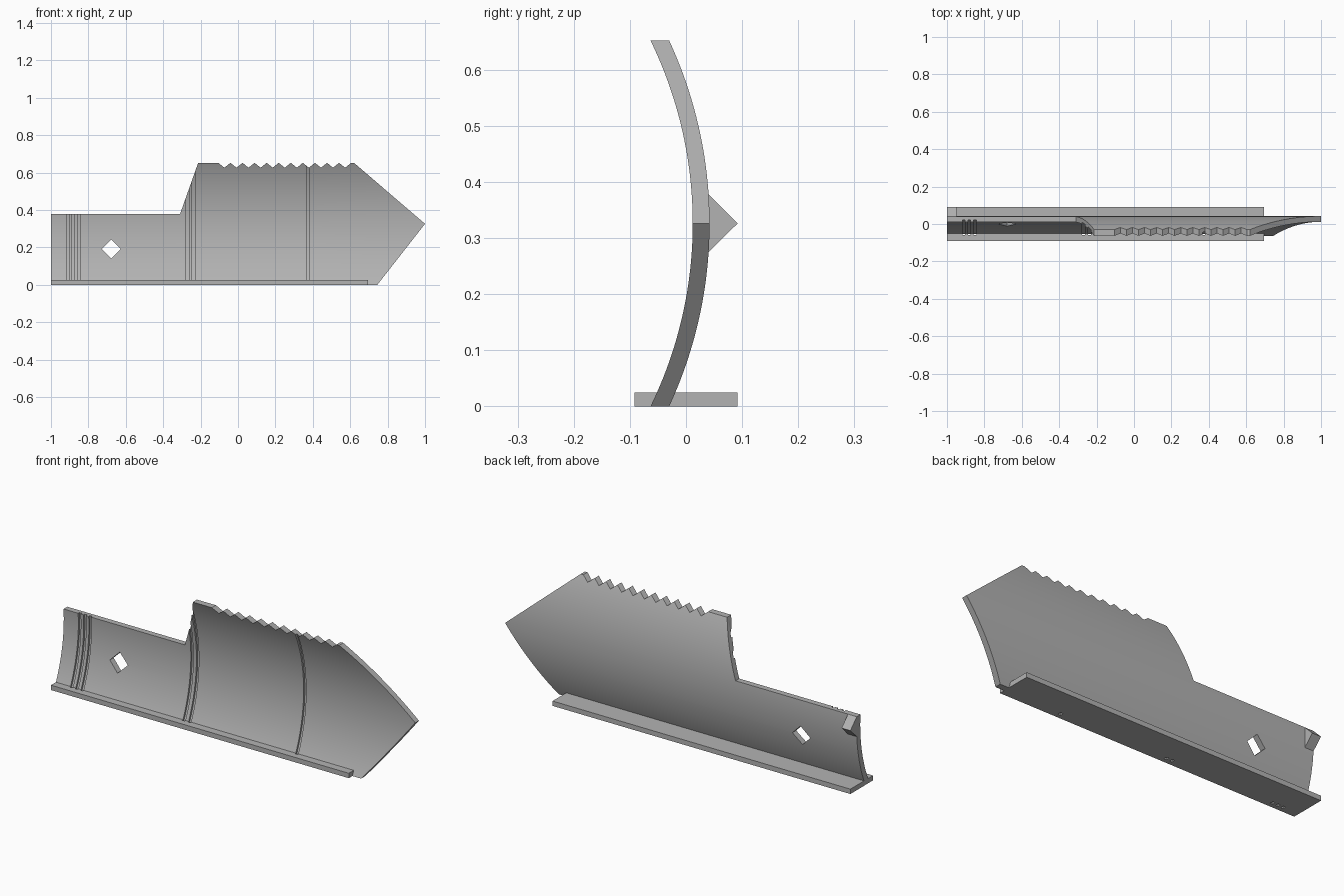
import bpy, bmesh, math

cube = bpy.data.objects.get("Cube")
if cube:
    bpy.data.objects.remove(cube, do_unlink=True)

MID, AXIS_Y = 0.326, -0.732          # height and depth of the curve's axis
R_OUT, R_IN = 0.774, 0.744           # shell radii
TOP = 0.652

grey = bpy.data.materials.new("plain grey")
grey.use_nodes = True
grey.diffuse_color = (0.45, 0.45, 0.45, 1)
grey.node_tree.nodes["Principled BSDF"].inputs["Base Color"].default_value = (0.45, 0.45, 0.45, 1)


def extrude(name, points, start, end, axis):
    """Extrude a closed 2D profile along x (points are y, z) or y (points are x, z)."""
    bm = bmesh.new()
    place = (lambda p: (start, *p)) if axis == "x" else (lambda p: (p[0], start, p[1]))
    face = bm.faces.new([bm.verts.new(place(p)) for p in points])
    moved = bmesh.ops.extrude_face_region(bm, geom=[face])["geom"]
    step = (end - start, 0, 0) if axis == "x" else (0, end - start, 0)
    bmesh.ops.translate(bm, vec=step, verts=[v for v in moved if isinstance(v, bmesh.types.BMVert)])
    bmesh.ops.recalc_face_normals(bm, faces=bm.faces)
    mesh = bpy.data.meshes.new(name)
    bm.to_mesh(mesh)
    bm.free()
    mesh.materials.append(grey)
    obj = bpy.data.objects.new(name, mesh)
    bpy.context.collection.objects.link(obj)
    return obj


def arc_profile(inner, outer, steps=64, half_angle=0.5):
    angles = [half_angle * (2 * i / steps - 1) for i in range(steps + 1)]
    ring = lambda r, seq: [(AXIS_Y + r * math.cos(a), MID + r * math.sin(a)) for a in seq]
    return ring(outer, angles) + ring(inner, reversed(angles))


def boolean(obj, cutter, operation="DIFFERENCE"):
    mod = obj.modifiers.new("cut", "BOOLEAN")
    mod.operation, mod.object, mod.solver = operation, cutter, "EXACT"
    bpy.context.view_layer.objects.active = obj
    bpy.ops.object.modifier_apply(modifier=mod.name)


def discard(obj):
    bpy.data.objects.remove(obj, do_unlink=True)


# Outline of the shell, with a serrated upper edge
outline = [(-1, 0), (0.745, 0), (1, MID), (0.62, TOP)]
teeth, first, last = 11, 0.605, -0.105
pitch = (last - first) / teeth
for i in range(teeth):
    outline += [(first + i * pitch, TOP), (first + (i + 0.5) * pitch, TOP - 0.026)]
outline += [(last, TOP), (-0.213, TOP), (-0.31, 0.378), (-1, 0.378)]

# Curved shell trimmed to the outline
shell = extrude("curved_shell", arc_profile(R_IN, R_OUT), -1.05, 1.05, "x")
trim = extrude("trim", outline, -0.3, 0.3, "y")
boolean(shell, trim, "INTERSECT")
discard(trim)

# Diamond hole
cx, cz, r = -0.678, 0.192, 0.051
hole = extrude("hole", [(cx - r, cz), (cx, cz - r), (cx + r, cz), (cx, cz + r)], -0.3, 0.3, "y")
boolean(shell, hole)
discard(hole)

# Flat base strip
base = extrude("base_strip", [(-0.092, 0), (0.092, 0), (0.092, 0.025), (-0.092, 0.025)], -1, 0.695, "x")

# Curved grooves on the hollow side, running through the base strip
for x in (-0.91, -0.88, -0.85, -0.27, -0.238, 0.372):
    groove = extrude("groove", arc_profile(R_IN - 0.006, R_IN + 0.01), x - 0.007, x + 0.007, "x")
    boolean(shell, groove)
    boolean(base, groove)
    discard(groove)

# Triangular lug on the back
extrude("back_lug", [(0.036, 0.275), (0.04, 0.275), (0.092, MID), (0.04, 0.378), (0.022, 0.378)],
        -1, -0.95, "x")

# Smooth curve with crisp edges
bpy.ops.object.select_all(action="DESELECT")
shell.select_set(True)
bpy.context.view_layer.objects.active = shell
bpy.ops.object.shade_smooth_by_angle(angle=math.radians(25))
